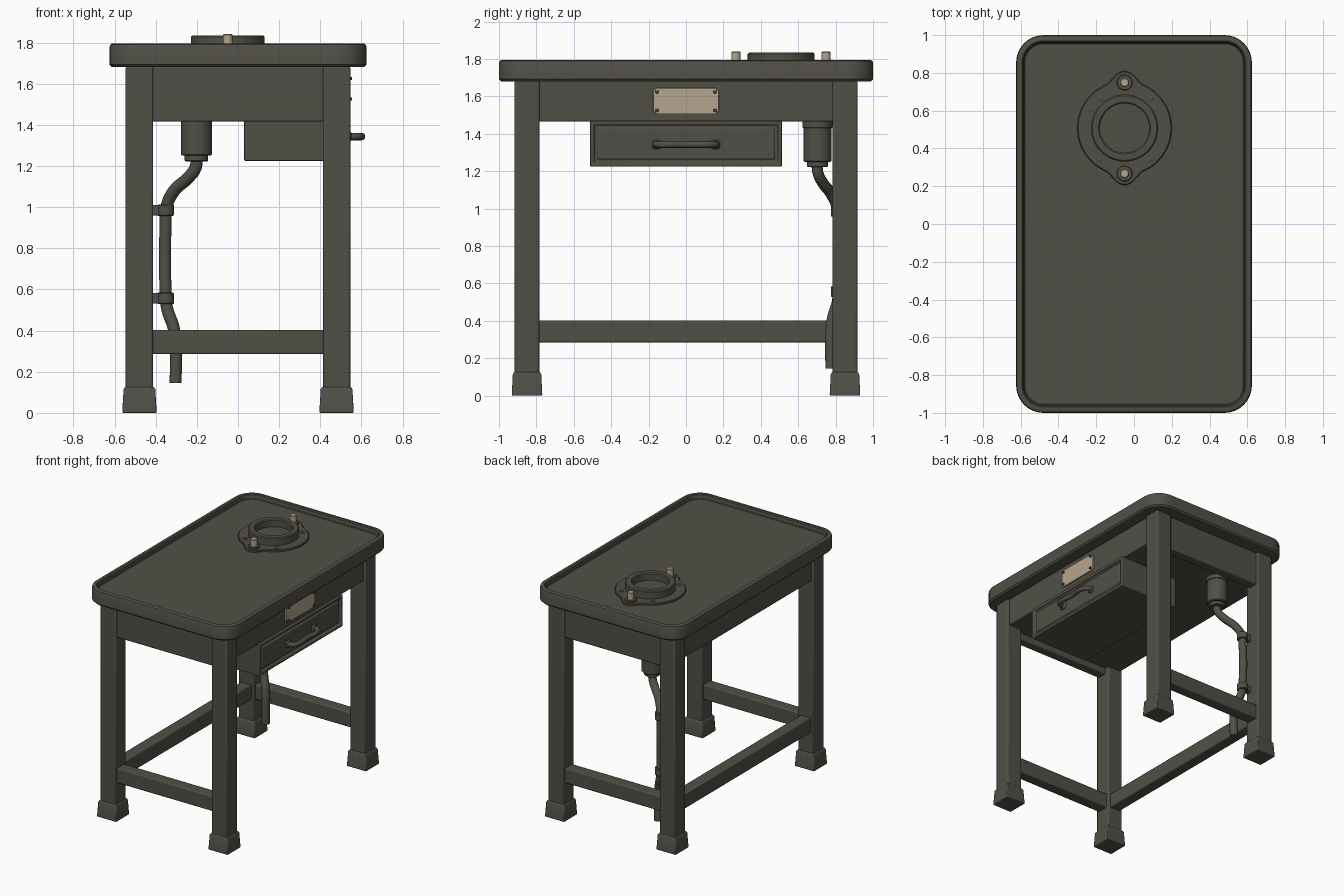
import bpy, bmesh, math
from mathutils import Vector

if "Cube" in bpy.data.objects:
    bpy.data.objects.remove(bpy.data.objects["Cube"])


def material(name, rgb):
    m = bpy.data.materials.new(name)
    m.diffuse_color = (*rgb, 1)
    m.use_nodes = True
    m.node_tree.nodes["Principled BSDF"].inputs["Base Color"].default_value = m.diffuse_color
    return m


PAINT = material("dark olive paint", (0.082, 0.079, 0.062))
BEIGE = material("bare beige metal", (0.46, 0.38, 0.27))


def finish(name, bm, mat=PAINT, bevel=0.0, segs=2):
    bmesh.ops.recalc_face_normals(bm, faces=bm.faces)
    me = bpy.data.meshes.new(name)
    bm.to_mesh(me)
    bm.free()
    me.materials.append(mat)
    ob = bpy.data.objects.new(name, me)
    bpy.context.collection.objects.link(ob)
    if bevel:
        mod = ob.modifiers.new("soft edges", 'BEVEL')
        mod.width, mod.segments, mod.limit_method = bevel, segs, 'ANGLE'
    bpy.ops.object.select_all(action='DESELECT')
    ob.select_set(True)
    bpy.context.view_layer.objects.active = ob
    bpy.ops.object.shade_smooth_by_angle(angle=math.radians(35))
    return ob


def loft(name, rings, mat=PAINT, bevel=0.0):
    """Skin a stack of equal-length point rings and cap both ends."""
    bm = bmesh.new()
    loops = [[bm.verts.new(p) for p in r] for r in rings]
    n = len(loops[0])
    for a, b in zip(loops, loops[1:]):
        for i in range(n):
            j = (i + 1) % n
            bm.faces.new((a[i], a[j], b[j], b[i]))
    bm.faces.new(loops[0][::-1])
    bm.faces.new(loops[-1])
    return finish(name, bm, mat, bevel)


def rect(cx, cy, hx, hy, z):
    return [(cx + sx * hx, cy + sy * hy, z) for sx, sy in ((-1, -1), (1, -1), (1, 1), (-1, 1))]


def box(name, x, y, z, mat=PAINT, bevel=0.008):
    c = ((x[0] + x[1]) / 2, (y[0] + y[1]) / 2, (x[1] - x[0]) / 2, (y[1] - y[0]) / 2)
    return loft(name, [rect(*c, z[0]), rect(*c, z[1])], mat, bevel)


def rounded(hx, hy, r, z, n=10):
    pts = []
    for k, (sx, sy) in enumerate(((1, 1), (-1, 1), (-1, -1), (1, -1))):
        for i in range(n + 1):
            a = math.pi / 2 * (k + i / n)
            pts.append((sx * (hx - r) + r * math.cos(a), sy * (hy - r) + r * math.sin(a), z))
    return pts


def lathe(name, cx, cy, profile, mat=PAINT, n=40):
    return loft(name, [[(cx + r * math.cos(2 * math.pi * i / n), cy + r * math.sin(2 * math.pi * i / n), z)
                        for i in range(n)] for r, z in profile], mat)


def tube(name, pts, radius, mat=PAINT):
    cu = bpy.data.curves.new(name, 'CURVE')
    cu.dimensions = '3D'
    cu.bevel_depth, cu.bevel_resolution, cu.resolution_u, cu.use_fill_caps = radius, 4, 8, True
    sp = cu.splines.new('BEZIER')
    sp.bezier_points.add(len(pts) - 1)
    for b, p in zip(sp.bezier_points, pts):
        b.co = p
        b.handle_left_type = b.handle_right_type = 'AUTO'
    ob = bpy.data.objects.new(name, cu)
    bpy.context.collection.objects.link(ob)
    bpy.ops.object.select_all(action='DESELECT')
    ob.select_set(True)
    bpy.context.view_layer.objects.active = ob
    bpy.ops.object.convert(target='MESH')
    ob = bpy.context.object
    ob.data.materials.clear()
    ob.data.materials.append(mat)
    bpy.ops.object.shade_smooth_by_angle(angle=math.radians(50))


# table top: rounded tray with a raised rim
stages = [(0.012, 1.68), (0.0, 1.692), (0.0, 1.78), (0.004, 1.79), (0.012, 1.795),
          (0.030, 1.795), (0.037, 1.789), (0.041, 1.765), (0.046, 1.76)]
loft("tray_top", [rounded(0.624 - d, 1.0 - d, 0.145 - d, z) for d, z in stages])

# legs with tapered feet
LX, LY = 0.479, 0.85
for sx in (-1, 1):
    for sy in (-1, 1):
        x, y = sx * LX, sy * LY
        box("leg", (x - 0.067, x + 0.067), (y - 0.066, y + 0.066), (0.05, 1.685), bevel=0.01)
        loft("foot", [rect(x, y, 0.084, 0.082, 0), rect(x, y, 0.077, 0.076, 0.115),
                      rect(x, y, 0.070, 0.069, 0.127)], bevel=0.006)

# closed frame under the top, deeper aprons on both ends
box("side_apron_frame", (-0.53, 0.53), (-0.85, 0.85), (1.465, 1.685))
for s in (-1, 1):
    y0, y1 = sorted((s * 0.82, s * 0.895))
    box("end_apron", (-LX, LX), (y0, y1), (1.415, 1.685))
    # low stretchers
    box("end_stretcher", (-LX, LX), (s * LY - 0.045, s * LY + 0.045), (0.285, 0.402))
box("side_stretcher", (-LX - 0.045, -LX + 0.045), (-LY, LY), (0.285, 0.402))

# drawer with a recessed front panel
bm = bmesh.new()
bmesh.ops.create_cube(bm, size=1)
for v in bm.verts:
    v.co = Vector((0.287, 0, 1.3475)) + Vector((v.co.x * 0.514, v.co.y * 1.025, v.co.z * 0.245))
bm.normal_update()
front = [f for f in bm.faces if f.normal.x > 0.9]
bmesh.ops.inset_region(bm, faces=front, thickness=0.03, depth=0)
bmesh.ops.inset_region(bm, faces=front, thickness=0.004, depth=-0.018)
bmesh.ops.inset_region(bm, faces=front, thickness=0.02, depth=0)
bmesh.ops.inset_region(bm, faces=front, thickness=0.003, depth=0.012)
finish("drawer", bm, PAINT, 0.012, 3)

# drawer pull
hz = 1.343
tube("drawer_handle", [(0.53, -0.158, hz), (0.57, -0.158, hz), (0.592, -0.135, hz), (0.592, 0, hz),
                       (0.592, 0.135, hz), (0.57, 0.158, hz), (0.53, 0.158, hz)], 0.018)
for s in (-1, 1):
    box("handle_foot", (0.525, 0.552), (s * 0.158 - 0.024, s * 0.158 + 0.024), (hz - 0.024, hz + 0.024))

# blank plate with clipped corners and four rivets
bm = bmesh.new()
out = []
for sy, sz in ((1, 1), (-1, 1), (-1, -1), (1, -1)):
    c = [(sy * 0.177, sz * 0.052), (sy * 0.159, sz * 0.07)]
    out += c if sy * sz > 0 else c[::-1]
face = bm.faces.new([bm.verts.new((0.528, a, 1.575 + b)) for a, b in out])
ext = bmesh.ops.extrude_face_region(bm, geom=[face])
for v in [g for g in ext['geom'] if isinstance(g, bmesh.types.BMVert)]:
    v.co.x = 0.541
finish("blank_plate", bm, BEIGE, 0.002, 1)
for sy in (-1, 1):
    for sz in (-1, 1):
        y, z = sy * 0.155, 1.575 + sz * 0.05
        box("plate_rivet", (0.535, 0.555), (y - 0.008, y + 0.008), (z - 0.008, z + 0.008), PAINT, 0.004)

# socket flange with two bolt lobes
SX, SY = -0.05, 0.508


def flange_ring(d, z, n=128):
    pts = []
    for i in range(n):
        a = 2 * math.pi * i / n
        off = min(abs(a - math.pi / 2), abs(a - 1.5 * math.pi))
        r = 0.25 - d + (0.026 * (1 + math.cos(math.pi * off / 0.42)) if off < 0.42 else 0)
        pts.append((SX + r * math.cos(a), SY + r * math.sin(a), z))
    return pts


loft("socket_flange", [flange_ring(0, 1.755), flange_ring(0, 1.77), flange_ring(0.005, 1.775)])
lathe("socket_ring", SX, SY, [(0.178, 1.765), (0.178, 1.828), (0.171, 1.835), (0.137, 1.835),
                              (0.13, 1.828), (0.13, 1.778)], n=64)
for s in (-1, 1):
    y = SY + s * 0.241
    lathe("bolt_washer", SX, y, [(0.042, 1.77), (0.042, 1.783), (0.038, 1.786)], n=24)
    lathe("flange_bolt", SX, y, [(0.024, 1.775), (0.024, 1.836), (0.02, 1.841)], BEIGE, 16)
for dx, dy in ((-0.13, 0.155), (-0.13, -0.165), (0.14, -0.165), (0.14, 0.155)):
    lathe("flange_screw", SX + dx, SY + dy, [(0.016, 1.77), (0.016, 1.779), (0.011, 1.782)], n=12)

# drain cup below the frame
lathe("drain_cup", -0.202, 0.703, [(0.08, 1.47), (0.08, 1.435), (0.075, 1.43), (0.075, 1.256), (0.07, 1.25),
                                   (0.057, 1.25), (0.057, 1.226), (0.052, 1.222)])

# drain pipe and its clamps on the back leg
tube("drain_pipe", [(-0.2, 0.70, 1.24), (-0.207, 0.706, 1.19), (-0.245, 0.73, 1.14), (-0.31, 0.775, 1.08),
                    (-0.348, 0.81, 1.0), (-0.352, 0.815, 0.92), (-0.352, 0.815, 0.60), (-0.345, 0.81, 0.51),
                    (-0.312, 0.782, 0.41), (-0.303, 0.774, 0.33), (-0.303, 0.774, 0.145)], 0.03)
for z in (0.985, 0.557):
    lathe("pipe_clamp", -0.352, 0.815, [(0.036, z - 0.028), (0.041, z - 0.023), (0.041, z + 0.023),
                                        (0.036, z + 0.028)], n=28)
    box("clamp_bracket", (-0.42, -0.352), (0.795, 0.835), (z - 0.026, z + 0.026), bevel=0.005)
